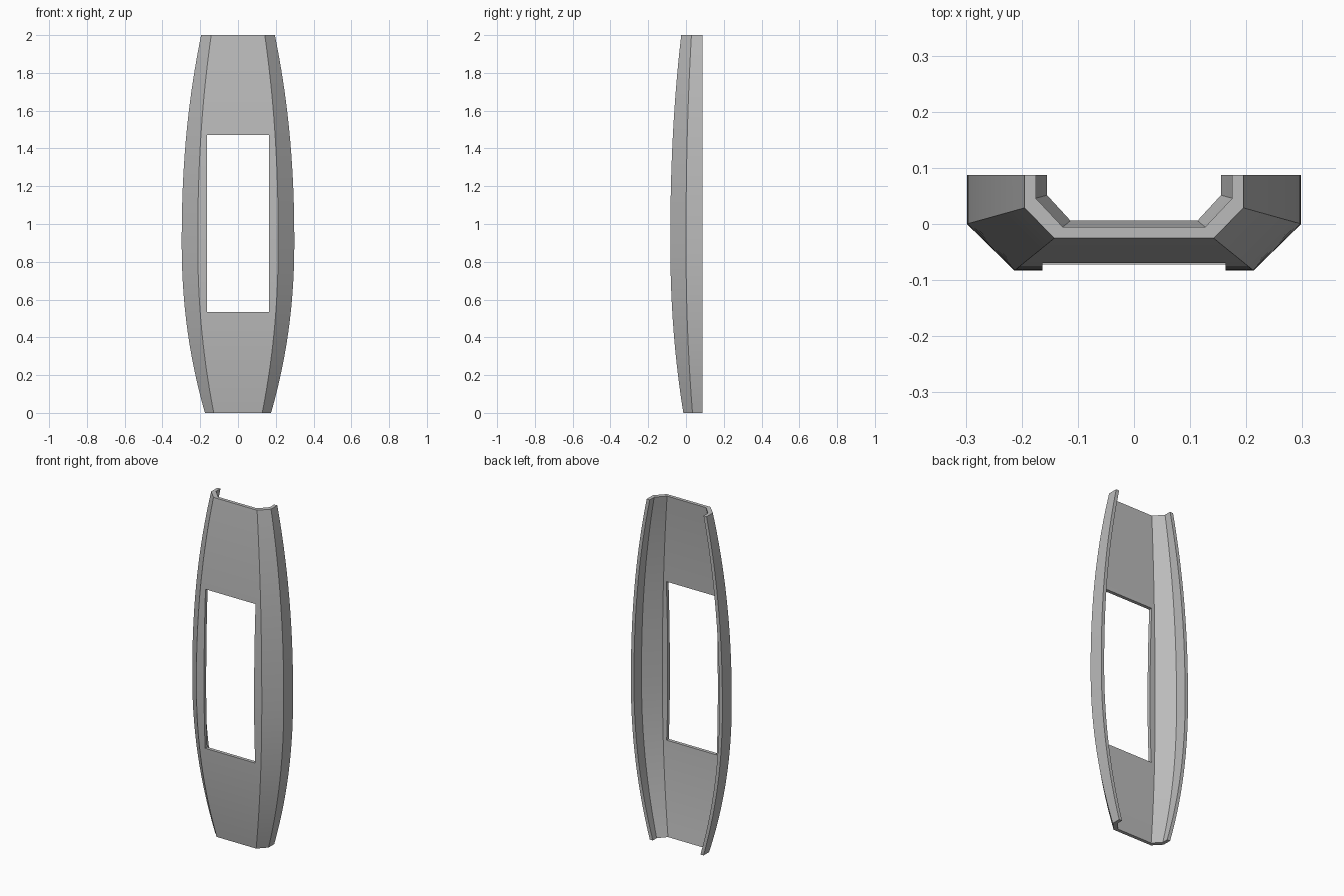
import bpy, bmesh, math

cube = bpy.data.objects.get("Cube")
if cube:
    bpy.data.objects.remove(cube, do_unlink=True)

grey = bpy.data.materials.new("plain_grey")
grey.use_nodes = True
grey.diffuse_color = (0.5, 0.5, 0.5, 1)
grey.node_tree.nodes["Principled BSDF"].inputs["Base Color"].default_value = (0.5, 0.5, 0.5, 1)

WIDEST, HEIGHT, STEPS = 0.9, 2.0, 32
BACK, WALL = 0.087, 0.02


def section(z):
    """Closed channel outline at height z, narrowing towards both ends."""
    if z > WIDEST:
        d = 0.103 * ((z - WIDEST) / (HEIGHT - WIDEST)) ** 2.2
    else:
        d = 0.123 * ((WIDEST - z) / WIDEST) ** 2.1
    side, corner = 0.298 - d, 0.28 * d
    flat, front = 0.213 - 0.69 * d, 0.56 * d - 0.083
    outer = [(side, BACK), (side, corner), (flat, front)]
    inner = [(side - WALL, BACK), (side - WALL, corner + 0.017), (flat - 0.015, front + WALL)]
    mirror = lambda pts: [(-x, y) for x, y in reversed(pts)]
    return outer + mirror(outer) + list(reversed(mirror(inner))) + list(reversed(inner))


# Bowed channel shell lofted through the sections
bm = bmesh.new()
rings = []
for i in range(STEPS + 1):
    z = HEIGHT * i / STEPS
    rings.append([bm.verts.new((x, y, z)) for x, y in section(z)])
n = len(rings[0])
for low, high in zip(rings, rings[1:]):
    for i in range(n):
        j = (i + 1) % n
        bm.faces.new((low[i], low[j], high[j], high[i]))
# End caps as strips between outer and inner outlines
for ring in (rings[0], rings[-1]):
    for i in range(n // 2 - 1):
        bm.faces.new((ring[i], ring[i + 1], ring[n - 2 - i], ring[n - 1 - i]))
bmesh.ops.recalc_face_normals(bm, faces=bm.faces)
mesh = bpy.data.meshes.new("cover_plate")
bm.to_mesh(mesh)
bm.free()
plate = bpy.data.objects.new("cover_plate", mesh)
bpy.context.collection.objects.link(plate)
mesh.materials.append(grey)

# Rectangular window through the front wall
bpy.ops.mesh.primitive_cube_add(size=1, location=(0, 0, 1.0025))
cutter = bpy.context.object
cutter.name = "window_cutter"
cutter.scale = (0.326, 0.6, 0.935)
cutter.data.materials.append(grey)
cut = plate.modifiers.new("window", "BOOLEAN")
cut.operation, cut.solver, cut.object = "DIFFERENCE", "EXACT", cutter
bpy.ops.object.select_all(action="DESELECT")
plate.select_set(True)
bpy.context.view_layer.objects.active = plate
bpy.ops.object.modifier_apply(modifier=cut.name)
bpy.data.objects.remove(cutter, do_unlink=True)

bpy.ops.object.shade_smooth_by_angle(angle=math.radians(25))
